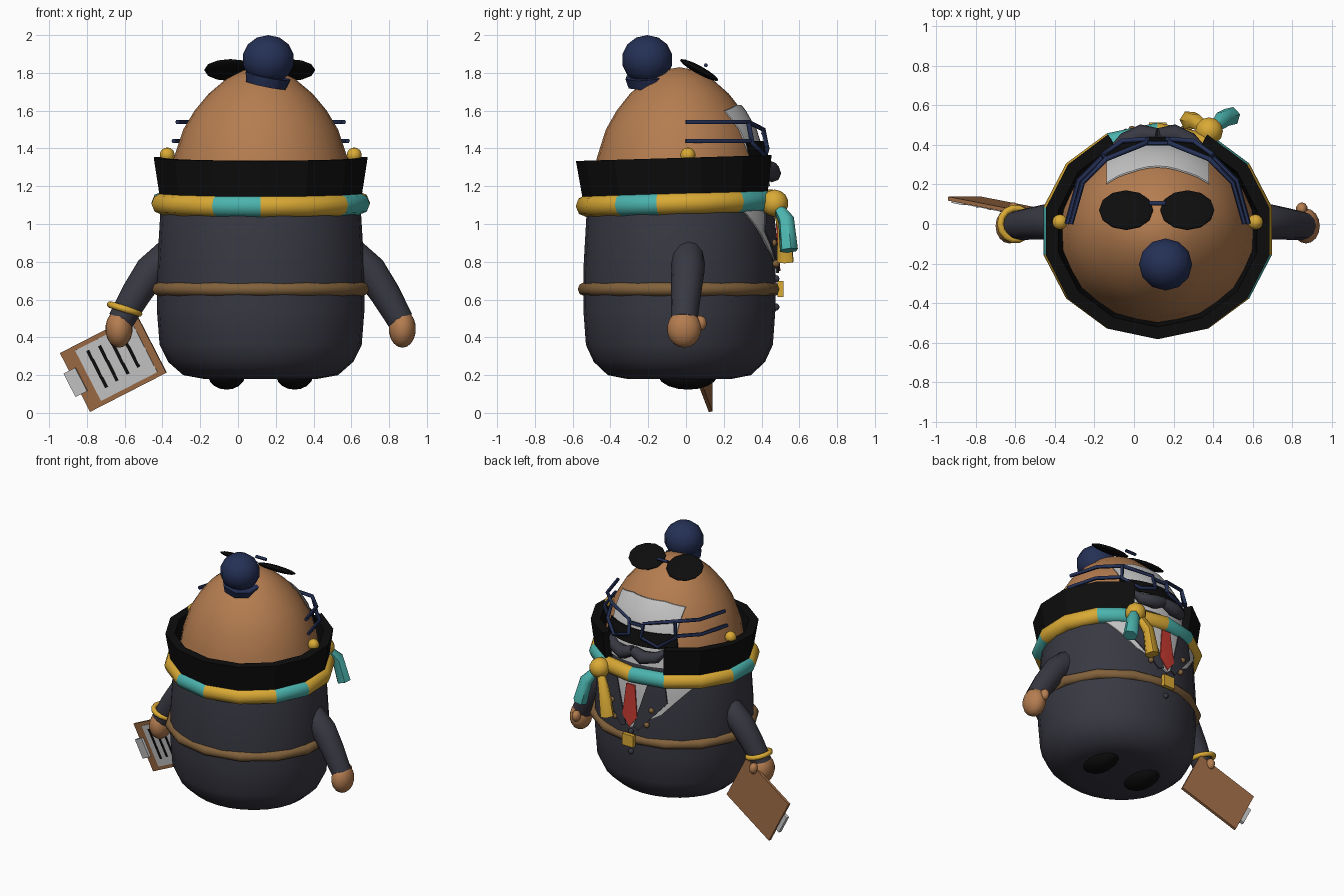
import bpy, bmesh, math
from mathutils import Vector, Matrix

old = bpy.data.objects.get("Cube")
if old:
    bpy.data.objects.remove(old, do_unlink=True)

CX, CY = 0.12, -0.035      # axis of the body
SIDES = 14                 # facets of collar, scarf and belt
BODY = [(0, .18), (.3, .18), (.41, .2), (.49, .27), (.535, .36), (.55, .55), (.55, .75), (.53, 1.08), (.5, 1.2)]
HEAD = [(.5, 1.1), (.46, 1.35), (.41, 1.5), (.35, 1.6), (.275, 1.69), (.18, 1.77), (.09, 1.815), (0, 1.83)]


def material(name, *rgb):
    m = bpy.data.materials.new(name)
    m.use_nodes = True
    m.diffuse_color = (*rgb, 1)
    m.node_tree.nodes["Principled BSDF"].inputs["Base Color"].default_value = (*rgb, 1)
    return m


suit = material("charcoal suit", .040, .040, .056)
skin = material("tan skin", .46, .205, .08)
black = material("black", .004, .004, .004)
gold = material("gold", .70, .40, .035)
teal = material("teal", .07, .45, .42)
navy = material("navy", .018, .03, .092)
white = material("pale grey", .56, .56, .56)
red = material("red", .55, .042, .03)
brown = material("belt brown", .22, .12, .044)
wood = material("board brown", .33, .145, .058)


def finish(ob, name, mat, smooth=40):
    ob.name = name
    ob.data.materials.clear()
    ob.data.materials.append(mat)
    bpy.ops.object.select_all(action='DESELECT')
    ob.select_set(True)
    bpy.context.view_layer.objects.active = ob
    if smooth:
        bpy.ops.object.shade_smooth_by_angle(angle=math.radians(smooth))
    return ob


def from_bmesh(bm, name, mat, smooth=40):
    bmesh.ops.recalc_face_normals(bm, faces=bm.faces)
    me = bpy.data.meshes.new(name)
    bm.to_mesh(me)
    bm.free()
    ob = bpy.data.objects.new(name, me)
    bpy.context.collection.objects.link(ob)
    return finish(ob, name, mat, smooth)


def lathe(name, profile, ratio, mat, steps=28):
    bm = bmesh.new()
    vs = [bm.verts.new((r, 0, z)) for r, z in profile]
    es = [bm.edges.new(p) for p in zip(vs, vs[1:])]
    bmesh.ops.spin(bm, geom=vs + es, axis=(0, 0, 1), cent=(0, 0, 0), angle=math.tau, steps=steps)
    bmesh.ops.remove_doubles(bm, verts=bm.verts, dist=.0005)
    bm.transform(Matrix.Translation((CX, CY, 0)) @ Matrix.Diagonal((1, ratio, 1, 1)))
    return from_bmesh(bm, name, mat, 60)


def ball(name, loc, size, mat, rot=(0, 0, 0), seg=16):
    bpy.ops.mesh.primitive_uv_sphere_add(segments=seg, ring_count=seg // 2 + 1, location=loc, rotation=rot)
    ob = bpy.context.object
    ob.scale = size if isinstance(size, tuple) else (size,) * 3
    return finish(ob, name, mat, 50)


def tube(name, pts, radii, mat, res=2):
    cu = bpy.data.curves.new(name, 'CURVE')
    cu.dimensions = '3D'
    cu.bevel_depth, cu.bevel_resolution, cu.use_fill_caps = 1, res, True
    sp = cu.splines.new('POLY')
    sp.points.add(len(pts) - 1)
    for i, (p, co) in enumerate(zip(sp.points, pts)):
        p.co = (*co, 1)
        p.radius = radii[i] if isinstance(radii, list) else radii
    ob = bpy.data.objects.new(name, cu)
    bpy.context.collection.objects.link(ob)
    bpy.ops.object.select_all(action='DESELECT')
    ob.select_set(True)
    bpy.context.view_layer.objects.active = ob
    bpy.ops.object.convert(target='MESH')
    return finish(bpy.context.object, name, mat, 60)


def ring(name, z, rx, ry, minor, mat, tilt=0):
    bpy.ops.mesh.primitive_torus_add(major_segments=SIDES, minor_segments=8, major_radius=1, minor_radius=minor / rx)
    ob = bpy.context.object
    ob.data.transform(Matrix.Translation((CX, CY, z)) @ Matrix.Rotation(tilt, 4, 'X')
                      @ Matrix.Diagonal((rx, ry, rx, 1)) @ Matrix.Rotation(math.pi / 2, 4, 'Z'))
    return finish(ob, name, mat, 50)


def surface_y(profile, ratio, x, z):
    for (r0, z0), (r1, z1) in zip(profile, profile[1:]):
        if z0 <= z <= z1 and z1 > z0:
            r = r0 + (r1 - r0) * (z - z0) / (z1 - z0)
            return CY + ratio * math.sqrt(max(r * r - x * x, 0))
    return CY


def drape(name, outline, profile, ratio, off, mat):
    """Thin plate cut from an x-z outline and laid over the front of a lathed part."""
    bm = bmesh.new()
    bm.faces.new([bm.verts.new((x, 0, z)) for x, z in outline])
    for axis, lo, n in (((1, 0, 0), -.45, 19), ((0, 0, 1), .7, 20)):
        for i in range(n):
            cut = Vector(axis) * (lo + i * .05)
            bmesh.ops.bisect_plane(bm, geom=bm.verts[:] + bm.edges[:] + bm.faces[:], plane_co=cut, plane_no=axis)
    for v in bm.verts:
        v.co.y = surface_y(profile, ratio, v.co.x, v.co.z) + off
        v.co.x += CX
    back = bmesh.ops.extrude_face_region(bm, geom=bm.faces[:])
    bmesh.ops.translate(bm, verts=[g for g in back["geom"] if isinstance(g, bmesh.types.BMVert)], vec=(0, .008, 0))
    return from_bmesh(bm, name, mat)


def box(name, matrix, size, mat):
    bm = bmesh.new()
    bmesh.ops.create_cube(bm, size=1)
    bm.transform(matrix @ Matrix.Diagonal((*size, 1)))
    return from_bmesh(bm, name, mat, 0)


def side(s, pts):
    return [(CX + s * x, y, z) for x, y, z in pts]


# Body and head
lathe("body", BODY, .925, suit)
lathe("head", HEAD, .95, skin)
ring("belt", .655, .553, .505, .036, brown)
box("belt_buckle", Matrix.Translation((CX, .5, .655)), (.09, .03, .085), gold)

# Open standing collar, with the two front facets left out
bm = bmesh.new()
rows = []
for k in range(1, SIDES):
    a = math.tau * k / SIDES
    rows.append([bm.verts.new((r * math.sin(a), r * .94 * math.cos(a), z))
                 for r, z in ((.55, -.095), (.58, .095), (.515, .095), (.49, -.095))])
for a, b in zip(rows, rows[1:]):
    for i in range(4):
        bm.faces.new((a[i], a[i - 1], b[i - 1], b[i]))
bm.faces.new(rows[0])
bm.faces.new(rows[-1])
bm.transform(Matrix.Translation((CX, CY, 1.255)) @ Matrix.Rotation(.03, 4, 'X'))
from_bmesh(bm, "collar", black, 0)

# Scarf ring with teal bands, knot and tails
scarf = ring("scarf", 1.11, .535, .495, .058, gold, .03)
scarf.data.materials.append(teal)
for p in scarf.data.polygons:
    a = math.atan2(-(p.center.x - CX) / .535, -(p.center.y - CY) / .495) % math.tau
    p.material_index = int(int(a / math.tau * SIDES) in (0, 3, 6, 8, 11))
ball("scarf_knot", (.38, .47, 1.11), .072, gold, seg=12)
tube("teal_scarf_tail", [(.4, .48, 1.1), (.45, .53, 1.02), (.49, .545, .86)], [.025, .045, .05], teal, 1)
tube("gold_scarf_tail", [(.37, .48, 1.1), (.31, .52, .98), (.28, .525, .8)], [.025, .04, .05], gold, 1)

# Shirt, lapels, tie and buttons
drape("shirt_front", [(-.42, 1.1), (.42, 1.1), (.22, .87), (0, .74), (-.22, .87)], BODY, .925, .004, white)
for s, word in ((1, "left"), (-1, "right")):
    lapel = [(.13, 1.1), (.24, 1.1), (.26, .96), (.07, .74), (.03, .76)]
    drape(word + "_lapel", [(s * x, z) for x, z in lapel], BODY, .925, .014, suit)
    for x, z in ((.16, .9), (.13, .79)):
        ball(word + "_button", (CX + s * x, surface_y(BODY, .925, x, z) + .02, z), .02, brown, seg=10)
drape("tie", [(-.035, 1.06), (.035, 1.06), (.06, .83), (0, .75), (-.06, .83)], BODY, .925, .018, red)
for z in (.71, .56):
    ball("dark_button", (CX, .475, z), .02, suit, seg=10)

# Face: pale plate, dark visor, moustache and spectacles
drape("face_plate", [(-.26, 1.2), (.26, 1.2), (.26, 1.6), (.13, 1.63), (-.13, 1.63), (-.26, 1.6)],
      HEAD, .95, .012, white)
drape("visor", [(-.29, 1.34), (.29, 1.34), (.27, 1.44), (-.27, 1.44)], HEAD, .95, .03, black)
for s, word in ((1, "left"), (-1, "right")):
    tube(word + "_moustache", side(s, [(0, .45, 1.3), (.08, .455, 1.27), (.17, .42, 1.28), (.24, .38, 1.34)]),
         [.035, .05, .04, .01], suit)
    tube(word + "_upper_rod", side(s, [(.44, 0, 1.54), (.38, .21, 1.54), (.26, .33, 1.54), (.06, .41, 1.5),
                                       (.05, .43, 1.4)]), .013, navy, 1)
    tube(word + "_lower_rod", side(s, [(.46, 0, 1.44), (.4, .22, 1.44), (.28, .34, 1.44)]), .013, navy, 1)
    tube(word + "_lens_rim", side(s, [(.26, .33, 1.54), (.28, .35, 1.43), (.18, .42, 1.36), (.05, .43, 1.4)]),
         .013, navy, 1)
    ball(word + "_earring", (CX + s * .495, .01, 1.365), .04, gold, seg=12)
tube("spectacle_bridge", side(1, [(-.06, .41, 1.48), (.06, .41, 1.48)]), .013, navy, 1)

# Bobble and raised sunglasses on the head
ball("bobble", (.16, -.205, 1.87), (.138, .135, .13), navy, seg=12)
lathe_base = tube("bobble_base", [(.15, -.195, 1.735), (.16, -.2, 1.785)], [.115, .128], navy)
for x, word in ((-.04, "right"), (.27, "left")):
    ball(word + "_sunglass_lens", (x, .07, 1.815), (.14, .115, .022), black, (-.5, 0, 0), 12)
tube("sunglass_bridge", [(.075, .105, 1.84), (.16, .105, 1.84)], .011, navy, 1)

# Arms, hands and feet
for s, word in ((1, "left"), (-1, "right")):
    tube(word + "_arm", side(s, [(.42, .01, .86), (.49, .01, .83), (.58, .01, .75), (.66, 0, .63), (.74, -.01, .49)]),
         [.08, .088, .088, .08, .07], suit, 4)
    ball(word + "_hand", (CX + s * .75, -.01, .445), (.072, .09, .1), skin)
    ball(word + "_thumb", (CX + s * .73, .075, .475), (.03, .035, .04), skin, seg=10)
    ball(word + "_foot", (CX + s * .18, .01, .205), (.1, .16, .082), black)
bpy.ops.mesh.primitive_torus_add(major_segments=14, minor_segments=8, major_radius=.08, minor_radius=.018,
                                 location=(-.6, 0, .55), rotation=(0, .3, 0))
finish(bpy.context.object, "bracelet", gold, 60)

# Clipboard: long axis u, short axis v, paper facing -y
u = Vector((.41, -.08, .21)).normalized()
v = Vector((-.17, 0, .31))
v = (v - u * v.dot(u)).normalized()
n = u.cross(v)
if n.y > 0:
    n = -n
frame = Matrix((u, v, n)).transposed().to_4x4()
frame.translation = (-.66, .09, .265)
put = lambda x, y, z: frame @ Matrix.Translation((x, y, z))
box("clipboard", put(0, 0, 0), (.46, .35, .02), wood)
box("paper", put(.02, 0, .012), (.34, .3, .008), white)
box("clip", put(-.225, 0, .015), (.07, .14, .025), white)
for i in range(4):
    box("text_line", put(-.09 + i * .068, .01, .018), (.016, .22 - .012 * i, .006), black)
